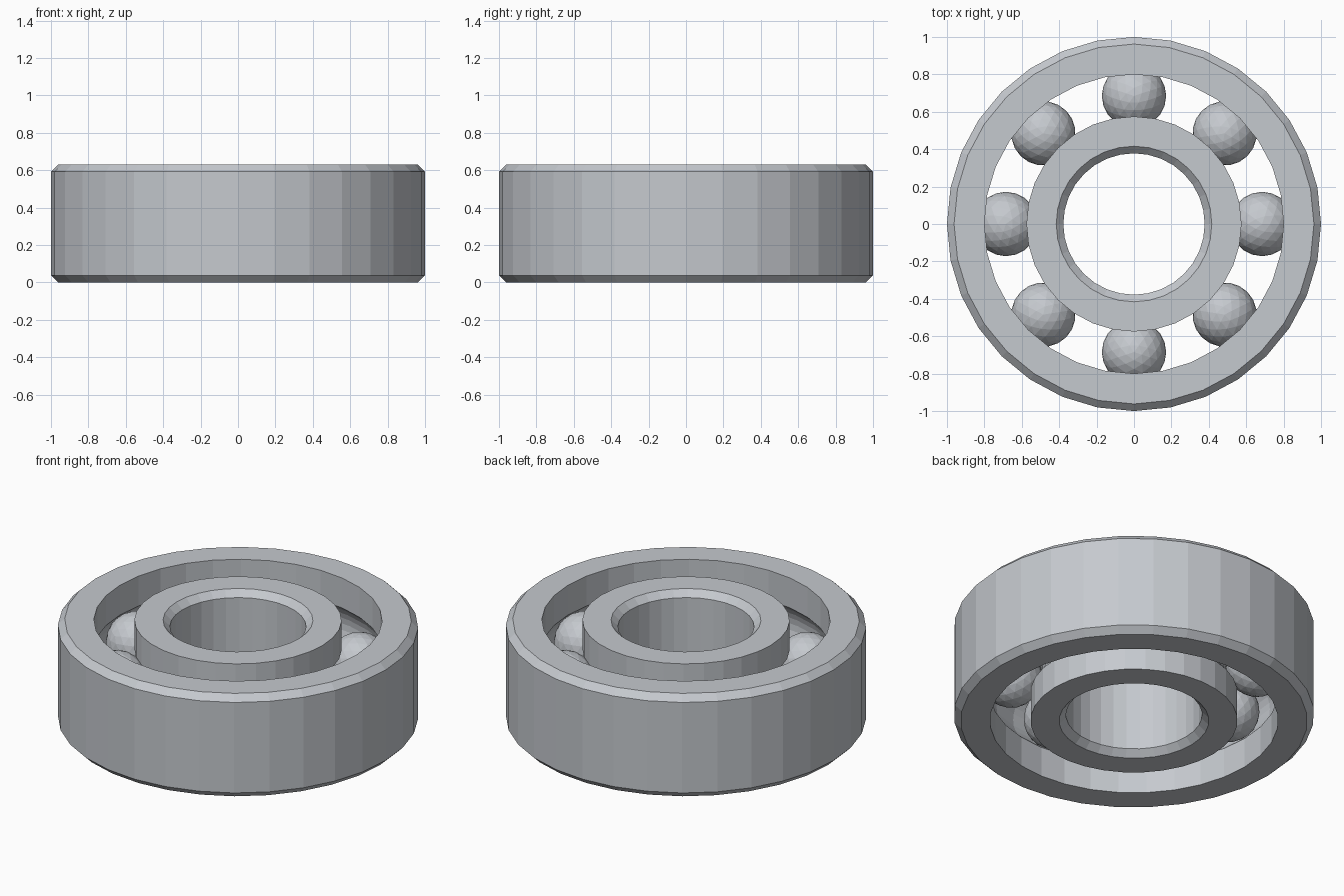
import bpy
import bmesh
from math import asin, cos, sin, pi, tau
from mathutils import Matrix, Vector

HEIGHT = 0.63
MID = HEIGHT / 2
CHAMFER = 0.038
SIDES = 32
BALLS = 8
PITCH = 0.685      # radius of the circle of ball centres
BALL_R = 0.172
GROOVE_R = 0.175

cube = bpy.data.objects.get("Cube")
if cube:
    bpy.data.objects.remove(cube, do_unlink=True)

steel = bpy.data.materials.new("steel grey")
steel.use_nodes = True
colour = (0.56, 0.585, 0.62, 1)
steel.diffuse_color = colour
steel.node_tree.nodes["Principled BSDF"].inputs["Base Color"].default_value = colour


def finish(name, bm):
    bmesh.ops.recalc_face_normals(bm, faces=bm.faces)
    mesh = bpy.data.meshes.new(name)
    bm.to_mesh(mesh)
    bm.free()
    mesh.materials.append(steel)
    obj = bpy.data.objects.new(name, mesh)
    bpy.context.collection.objects.link(obj)
    return obj


def ring(name, plain_r, race_r):
    """Lathed ring: chamfered on the plain wall, grooved on the race wall."""
    side = 1 if race_r > PITCH else -1
    inset = -side * CHAMFER
    profile = [(race_r, 0), (plain_r + inset, 0), (plain_r, CHAMFER),
               (plain_r, HEIGHT - CHAMFER), (plain_r + inset, HEIGHT),
               (race_r, HEIGHT)]
    # Arc of the ball race, from top to bottom
    steps = 8
    limit = pi / 2 - asin(abs(race_r - PITCH) / GROOVE_R)
    for i in range(steps + 1):
        a = limit * (1 - 2 * i / steps)
        profile.append((PITCH + side * GROOVE_R * cos(a), MID + GROOVE_R * sin(a)))

    bm = bmesh.new()
    verts = [bm.verts.new((r, 0, z)) for r, z in profile]
    edges = [bm.edges.new((v, verts[i - 1])) for i, v in enumerate(verts)]
    bmesh.ops.spin(bm, geom=verts + edges, cent=(0, 0, 0), axis=(0, 0, 1),
                   angle=tau, steps=SIDES, use_merge=True)
    bmesh.ops.remove_doubles(bm, verts=bm.verts, dist=0.0001)
    return finish(name, bm)


ring("outer_ring", 1.0, 0.80)
ring("inner_ring", 0.378, 0.575)

# Faceted balls around the race
for i in range(BALLS):
    bm = bmesh.new()
    place = Matrix.Translation(Vector((PITCH, 0, MID)))
    bmesh.ops.create_icosphere(bm, subdivisions=3, radius=BALL_R, matrix=place)
    bmesh.ops.rotate(bm, verts=bm.verts, cent=(0, 0, 0),
                     matrix=Matrix.Rotation(tau * i / BALLS, 3, 'Z'))
    finish(f"ball_{i + 1}", bm)
